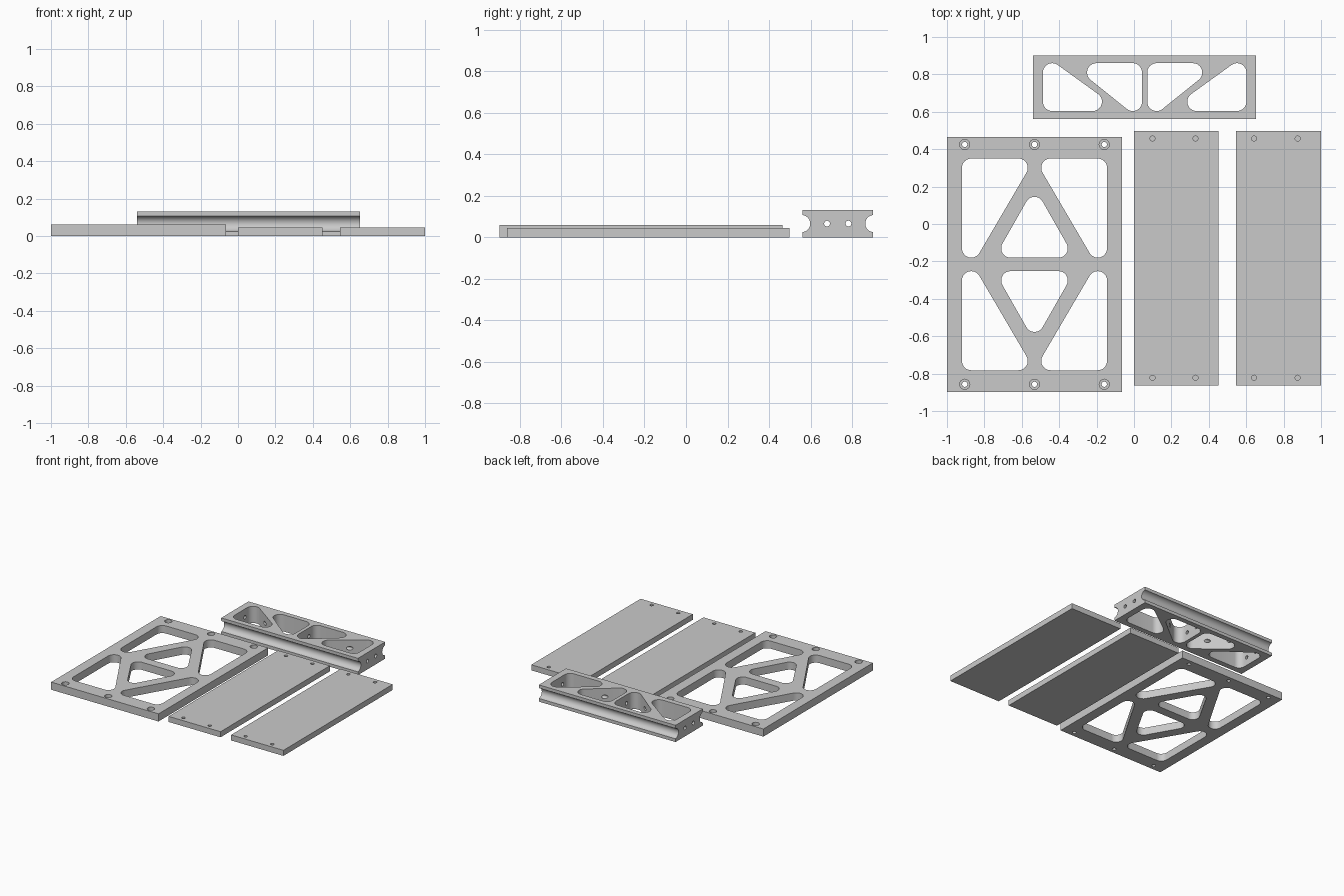
import bpy, bmesh, math
from mathutils import Vector

if "Cube" in bpy.data.objects:
    bpy.data.objects.remove(bpy.data.objects["Cube"])

grey = bpy.data.materials.new("light grey")
grey.diffuse_color = (0.59, 0.59, 0.59, 1)
grey.use_nodes = True
grey.node_tree.nodes["Principled BSDF"].inputs["Base Color"].default_value = grey.diffuse_color


def prism(name, outlines, lo, hi, along="z"):
    """Extrude closed 2D outlines from lo to hi along z (outline = x,y) or x (outline = y,z)."""
    bm = bmesh.new()
    for pts in outlines:
        place = (lambda p, h: (p[0], p[1], h)) if along == "z" else (lambda p, h: (h, p[0], p[1]))
        a = [bm.verts.new(place(p, lo)) for p in pts]
        b = [bm.verts.new(place(p, hi)) for p in pts]
        bm.faces.new(a[::-1])
        bm.faces.new(b)
        for i in range(len(pts)):
            j = (i + 1) % len(pts)
            bm.faces.new((a[i], a[j], b[j], b[i]))
    bmesh.ops.recalc_face_normals(bm, faces=bm.faces)
    me = bpy.data.meshes.new(name)
    bm.to_mesh(me)
    bm.free()
    ob = bpy.data.objects.new(name, me)
    bpy.context.collection.objects.link(ob)
    me.materials.append(grey)
    return ob


def rect(x0, x1, y0, y1):
    return [(x0, y0), (x1, y0), (x1, y1), (x0, y1)]


def circle(c, r, n=24):
    return [(c[0] + r * math.cos(2 * math.pi * i / n),
             c[1] + r * math.sin(2 * math.pi * i / n)) for i in range(n)]


def rounded(centres, r, steps=10):
    """Outline around equal circles on the corners of a convex polygon."""
    cs = [Vector(c) for c in centres]
    area = sum(cs[i - 1].x * cs[i].y - cs[i].x * cs[i - 1].y for i in range(len(cs)))
    if area < 0:
        cs.reverse()
    out = []
    for i, c in enumerate(cs):
        d0, d1 = c - cs[i - 1], cs[(i + 1) % len(cs)] - c
        a0 = math.atan2(-d0.x, d0.y)
        a1 = math.atan2(-d1.x, d1.y)
        sweep = (a1 - a0) % (2 * math.pi)
        for k in range(steps + 1):
            a = a0 + sweep * k / steps
            out.append((c.x + r * math.cos(a), c.y + r * math.sin(a)))
    return out


def mirror(pts, cx=None, cy=None):
    return [(2 * cx - x if cx is not None else x, 2 * cy - y if cy is not None else y) for x, y in pts]


def cut(ob, *cutters):
    """Subtract the cutters, bake the result and remove the cutters."""
    for c in cutters:
        m = ob.modifiers.new("cut", "BOOLEAN")
        m.operation, m.solver, m.object = "DIFFERENCE", "EXACT", c
        c.hide_render = True
    bpy.context.view_layer.update()
    me = bpy.data.meshes.new_from_object(ob.evaluated_get(bpy.context.evaluated_depsgraph_get()))
    ob.modifiers.clear()
    ob.data = me
    for c in cutters:
        bpy.data.objects.remove(c)
    bpy.ops.object.select_all(action="DESELECT")
    ob.select_set(True)
    bpy.context.view_layer.objects.active = ob
    bpy.ops.object.shade_smooth_by_angle(angle=math.radians(30))


# Truss frame plate: six rounded triangular windows and six counterbored holes
FX, FY, R = -0.532, -0.216, 0.05
corner = [(-0.87, 0.30), (-0.618, 0.30), (-0.87, -0.13)]
middle = [(-0.66, -0.13), (-0.404, -0.13), (FX, 0.095)]
upper = [corner, mirror(corner, cx=FX), middle]
windows = [rounded(w, R) for w in upper + [mirror(w, cy=FY) for w in upper]]
screws = [(x, y) for x in (-0.905, FX, -0.159) for y in (0.425, -0.857)]
frame = prism("truss_frame", [rect(-1, -0.064, -0.898, 0.465)], 0, 0.06)
cut(frame,
    prism("window_cutter", windows, -0.1, 0.2),
    prism("screw_cutter", [circle(s, 0.014) for s in screws], -0.1, 0.2),
    prism("counterbore_cutter", [circle(s, 0.027) for s in screws], 0.03, 0.2))

# Two solid panels with blind holes near the ends
for name, x0, x1, hx in (("inner_panel", 0.0, 0.452, (0.099, 0.329)),
                         ("outer_panel", 0.545, 1.0, (0.642, 0.875))):
    panel = prism(name, [rect(x0, x1, -0.863, 0.498)], 0, 0.044)
    holes = [circle((x, y), 0.0135) for x in hx for y in (0.457, -0.822)]
    cut(panel, prism("hole_cutter", holes, 0.015, 0.2))

# Truss bar: grooved long sides, four triangular windows, lengthwise bolt holes
BX, BY0, BY1, BH = 0.057, 0.561, 0.90, 0.132
arc = [math.radians(-84 + 168 * i / 20) for i in range(21)]
groove = [(BY0 - 0.004 + 0.041 * math.cos(a), BH / 2 + 0.041 * math.sin(a)) for a in arc]
left = [(BY0, 0)] + groove + [(BY0, BH)]
profile = left + mirror(left, cx=(BY0 + BY1) / 2)[::-1]
bar = prism("truss_bar", [profile], -0.539, 0.653, along="x")
half = [[(-0.437, 0.81), (-0.437, 0.654), (-0.221, 0.654)],
        [(-0.201, 0.81), (-0.007, 0.81), (-0.007, 0.654)]]
cut(bar,
    prism("bar_window_cutter", [rounded(w, R) for w in half + [mirror(w, cx=BX) for w in half]], -0.1, 0.3),
    prism("bolt_cutter", [circle((y, BH / 2), 0.014) for y in (0.679, 0.782)], -0.7, 0.8, along="x"))
